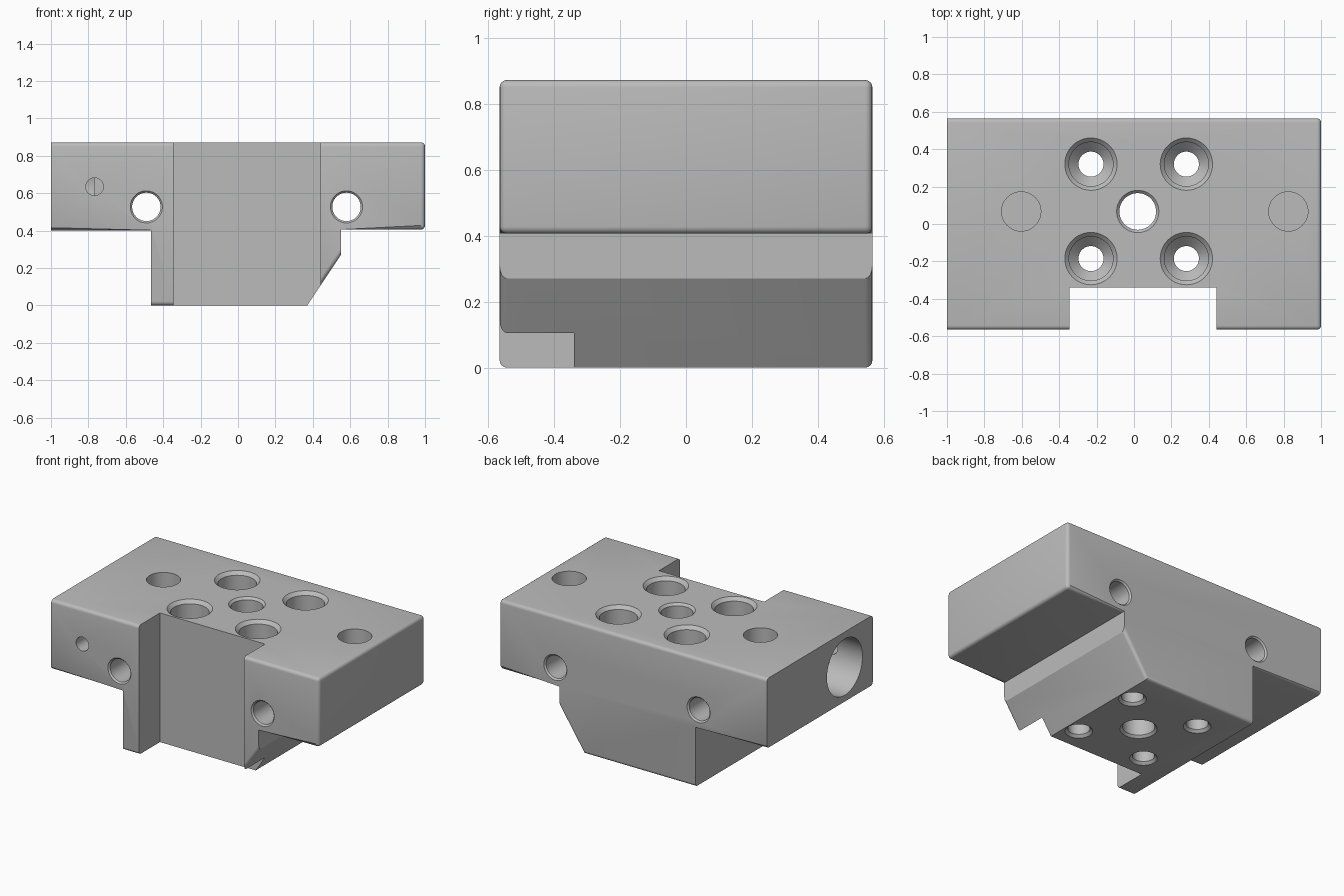
import bpy, bmesh, math
from mathutils import Vector

cube = bpy.data.objects.get("Cube")
if cube:
    bpy.data.objects.remove(cube, do_unlink=True)

steel = bpy.data.materials.new("satin grey steel")
steel.use_nodes = True
steel.diffuse_color = (0.5, 0.5, 0.5, 1)
steel.node_tree.nodes["Principled BSDF"].inputs["Base Color"].default_value = (0.5, 0.5, 0.5, 1)

W, D, H = 1.0, 0.565, 0.872          # half width, half depth, height
Z = Vector((0, 0, 1))


def make_object(name, bm):
    bmesh.ops.recalc_face_normals(bm, faces=bm.faces)
    mesh = bpy.data.meshes.new(name)
    bm.to_mesh(mesh)
    bm.free()
    mesh.materials.append(steel)
    obj = bpy.data.objects.new(name, mesh)
    bpy.context.collection.objects.link(obj)
    return obj


def prism(bm, outline, offset):
    """Extrude a closed outline of 3D points by an offset."""
    face = bm.faces.new([bm.verts.new(p) for p in outline])
    ext = bmesh.ops.extrude_face_region(bm, geom=[face])
    moved = [v for v in ext["geom"] if isinstance(v, bmesh.types.BMVert)]
    bmesh.ops.translate(bm, verts=moved, vec=offset)


def drill(start, direction, profile, segments=48):
    """Turned cutter: profile holds (radius, depth) pairs from the surface inwards."""
    bm = bmesh.new()
    turn = Z.rotation_difference(Vector(direction))
    rings = []
    for r, d in profile:
        rings.append([bm.verts.new(Vector(start) + turn @ Vector((
            r * math.cos(2 * math.pi * i / segments),
            r * math.sin(2 * math.pi * i / segments), d))) for i in range(segments)])
    for a, b in zip(rings, rings[1:]):
        for i in range(segments):
            j = (i + 1) % segments
            bm.faces.new((a[i], a[j], b[j], b[i]))
    bm.faces.new(rings[0])
    bm.faces.new(rings[-1])
    return make_object("drill_cutter", bm)


def through(r, chamfer, length):
    """Through-hole profile with a chamfer at both mouths."""
    c = chamfer
    return [(r + c + .02, -.02), (r, c), (r, length - c), (r + c + .02, length + .02)]


# Clamp body: stepped outline with a sloping lower corner
outline = [(-W, .402), (-.465, .402), (-.465, 0), (.37, 0), (.55, .27),
           (.55, .406), (W, .406), (W, H), (-W, H)]
bm = bmesh.new()
prism(bm, [(x, -D, z) for x, z in outline], (0, 2 * D, 0))


def is_rounded(edge):
    a, b = (v.co for v in edge.verts)
    if abs(a.y - b.y) > .1:                       # edges running front to back
        return min(a.x, b.x) > .9
    return not (abs(a.x - b.x) < .01 and a.x < .6)


bmesh.ops.bevel(bm, geom=[e for e in bm.edges if is_rounded(e)], offset=.022,
                offset_type='OFFSET', segments=4, profile=.5, affect='EDGES',
                clamp_overlap=True)
body = make_object("clamp_body", bm)

cutters = []

# Full-height notch in the front
bm = bmesh.new()
prism(bm, [(-.345, -1, -.2), (.44, -1, -.2), (.44, -.34, -.2), (-.345, -.34, -.2)], (0, 0, 1.4))
cutters.append(make_object("notch_cutter", bm))

# Four counterbored screw holes around a central through hole
for x in (-.23, .28):
    for y in (-.185, .32):
        cutters.append(drill((x, y, H), (0, 0, -1), [
            (.16, -.02), (.118, .022), (.118, .35), (.067, .401),
            (.067, H - .017), (.104, H + .02)]))
cutters.append(drill((.02, .067, H), (0, 0, -1), through(.098, .015, H)))

# Blind dowel holes in the top
for x in (-.603, .825):
    cutters.append(drill((x, .067, H), (0, 0, -1), [(.105, -.02), (.105, .24)]))

# Cross holes from front to back
for x in (-.49, .58):
    cutters.append(drill((x, -D, .527), (0, 1, 0), through(.076, .01, 2 * D)))

# Side bore and the small set-screw hole meeting it
cutters.append(drill((-W, -.265, .635), (1, 0, 0), [(.19, -.02), (.19, .23)]))
cutters.append(drill((-.767, -D, .635), (0, 1, 0), [(.047, -.02), (.047, .3)], 32))

for c in cutters:
    c.hide_render = True
    mod = body.modifiers.new("cut", 'BOOLEAN')
    mod.operation = 'DIFFERENCE'
    mod.solver = 'EXACT'
    mod.object = c

# Apply the cuts, then clear the cutters away
bpy.ops.object.select_all(action='DESELECT')
body.select_set(True)
bpy.context.view_layer.objects.active = body
for mod in list(body.modifiers):
    bpy.ops.object.modifier_apply(modifier=mod.name)
for c in cutters:
    bpy.data.objects.remove(c, do_unlink=True)

bpy.ops.object.shade_smooth_by_angle(angle=math.radians(30))
